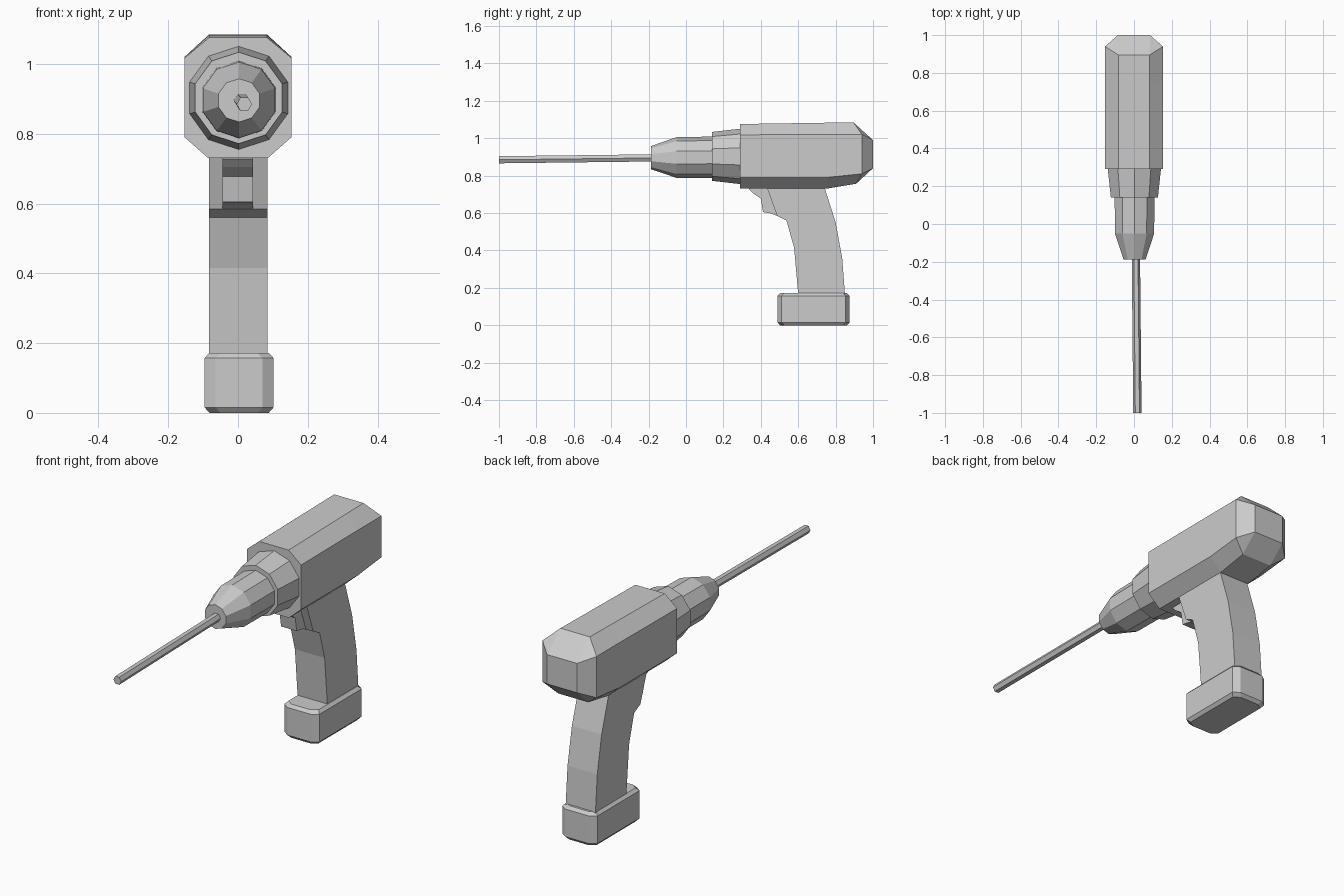
import bpy, bmesh, math

if "Cube" in bpy.data.objects:
    bpy.data.objects.remove(bpy.data.objects["Cube"])


def loft(name, rings):
    """Skin a list of equal-length point rings and cap both ends."""
    bm = bmesh.new()
    rows = [[bm.verts.new(p) for p in ring] for ring in rings]
    n = len(rows[0])
    for a, b in zip(rows, rows[1:]):
        for i in range(n):
            j = (i + 1) % n
            bm.faces.new((a[i], a[j], b[j], b[i]))
    bm.faces.new(rows[0])
    bm.faces.new(rows[-1])
    bmesh.ops.remove_doubles(bm, verts=bm.verts, dist=0.0005)
    bmesh.ops.recalc_face_normals(bm, faces=bm.faces)
    mesh = bpy.data.meshes.new(name)
    bm.to_mesh(mesh)
    bm.free()
    obj = bpy.data.objects.new(name, mesh)
    bpy.context.collection.objects.link(obj)
    return obj


def prism(name, profile, x0, x1):
    """Extrude a (y, z) side profile across x."""
    return loft(name, [[(x, y, z) for y, z in profile] for x in (x0, x1)])


def round_ring(x, y, z, r, n, start):
    return [(x + r * math.cos(start + i * math.tau / n), y,
             z + r * math.sin(start + i * math.tau / n)) for i in range(n)]


def mirrored(half):
    """Close a right-hand half section into a full symmetric ring."""
    return half + [(-x, y, z) for x, y, z in reversed(half)]


# Motor housing: octagonal section, bevelled to a small rectangle at the back
loft("motor_housing", [mirrored(h) for h in (
    [(.083, .29, 1.076), (.153, .29, 1.018), (.153, .29, .79), (.085, .29, .73)],
    [(.083, .75, 1.083), (.153, .75, 1.021), (.153, .75, .79), (.085, .75, .73)],
    [(.083, .895, 1.085), (.153, .94, 1.021), (.153, .94, .81), (.085, .91, .757)],
    [(.085, 1.0, .99), (.085, 1.0, .99), (.085, 1.0, .84), (.085, 1.0, .84)],
)])

# Ten-sided collar and chuck
up = math.pi / 2
loft("gear_collar", [round_ring(.002, y, .903, r, 10, up)
                     for y, r in ((.30, .149), (.14, .131))])
loft("chuck", [round_ring(.003, y, z, r, 10, up)
               for y, z, r in ((.15, .898, .111), (-.05, .897, .109), (-.187, .896, .062))])

# Hexagonal bit, very slightly tilted
loft("drill_bit", [round_ring(x, y, z, .022, 6, 0)
                   for x, y, z in ((.010, -.17, .895), (.018, -1.0, .885))])

# Curved handle and trigger
prism("handle", [(.43, .75), (.435, .73), (.487, .585), (.537, .56), (.578, .415), (.60, .165),
                 (.85, .165), (.835, .36), (.80, .55), (.743, .73), (.737, .75)], -.083, .085)
prism("trigger", [(.335, .74), (.337, .728), (.36, .705), (.40, .677), (.412, .605),
                  (.455, .598), (.50, .58), (.50, .74)], -.045, .043)


# Battery pack: box with clipped corners and bevelled top and bottom rims
def clipped_ring(z, inset):
    hx, hy, cx, cy = .099 - inset, .193 - inset, .032, .022
    quarter = [(hx, hy - cy), (hx - cx, hy)]
    half = quarter + [(-x, y) for x, y in reversed(quarter)]
    return [(.003 + x, .682 + y, z) for x, y in half + [(-x, -y) for x, y in half]]


loft("battery_pack", [clipped_ring(z, i)
                      for z, i in ((0, .014), (.016, 0), (.157, 0), (.172, .014))])
